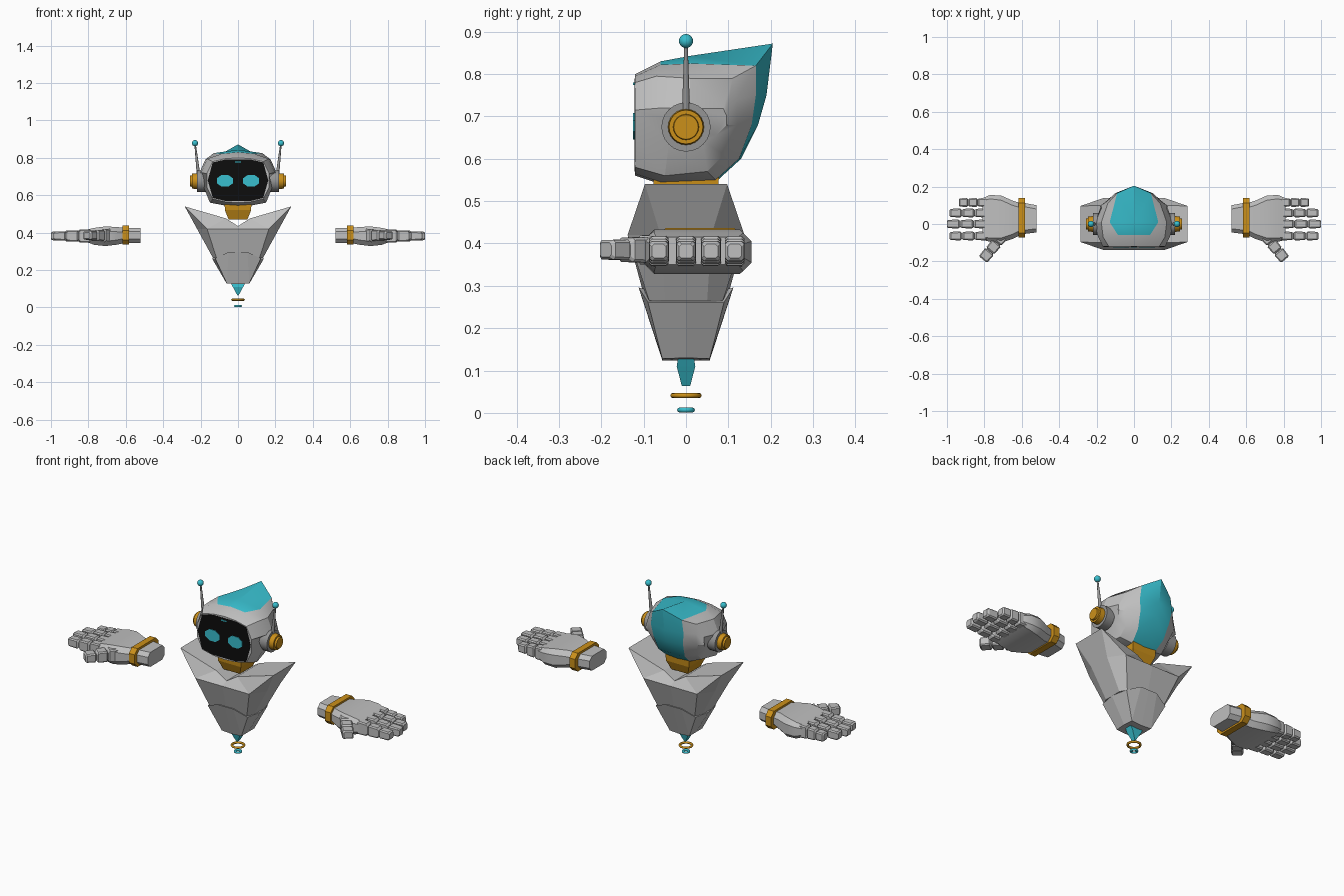
import bpy
import bmesh
import math
from mathutils import Matrix, Vector

if "Cube" in bpy.data.objects:
    bpy.data.objects.remove(bpy.data.objects["Cube"], do_unlink=True)


def make_material(name, colour):
    material = bpy.data.materials.new(name)
    material.use_nodes = True
    rgba = (*colour, 1)
    material.diffuse_color = rgba
    shader = next(n for n in material.node_tree.nodes if n.type == "BSDF_PRINCIPLED")
    shader.inputs["Base Color"].default_value = rgba
    return material


shell = make_material("light grey shell", (.52, .52, .52))
trim = make_material("mid grey trim", (.3, .3, .3))
amber = make_material("amber", (.6, .28, .01))
cyan = make_material("cyan", (.04, .52, .62))
black = make_material("black glass", (.004, .004, .004))


def finish(name, bm, materials, mirror="", smooth=0):
    """Mirror across the given axes, fix normals and add the object."""
    for axis in mirror:
        geometry = bm.verts[:] + bm.edges[:] + bm.faces[:]
        bmesh.ops.mirror(bm, geom=geometry, axis=axis, merge_dist=.0001)
    bmesh.ops.recalc_face_normals(bm, faces=bm.faces[:])
    mesh = bpy.data.meshes.new(name)
    bm.to_mesh(mesh)
    bm.free()
    for material in materials:
        mesh.materials.append(material)
    obj = bpy.data.objects.new(name, mesh)
    bpy.context.collection.objects.link(obj)
    if smooth:
        bpy.ops.object.select_all(action="DESELECT")
        obj.select_set(True)
        bpy.context.view_layer.objects.active = obj
        bpy.ops.object.shade_smooth_by_angle(angle=math.radians(smooth))
    return obj


def loft(name, rings, material, mirror="", smooth=0, matrix=None):
    """Skin closed rings of points and cap both ends."""
    bm = bmesh.new()
    loops = [[bm.verts.new(p) for p in ring] for ring in rings]
    for lower, upper in zip(loops, loops[1:]):
        for i in range(len(lower)):
            j = (i + 1) % len(lower)
            bm.faces.new((lower[i], lower[j], upper[j], upper[i]))
    bm.faces.new(loops[0])
    bm.faces.new(loops[-1])
    if matrix:
        bmesh.ops.transform(bm, matrix=matrix, verts=bm.verts[:])
    return finish(name, bm, [material], mirror, smooth)


def named_mesh(name, points, faces, material, mirror):
    """Build faces from named corner points, one letter per corner."""
    bm = bmesh.new()
    verts = {key: bm.verts.new(p) for key, p in points.items()}
    for face in faces.split():
        bm.faces.new([verts[key] for key in face])
    return finish(name, bm, [material], mirror)


def x_ring(x, y0, y1, z0, z1, cut=.012):
    """Rectangle across x with clipped corners."""
    return [(x, y0 + cut, z0), (x, y1 - cut, z0), (x, y1, z0 + cut), (x, y1, z1 - cut),
            (x, y1 - cut, z1), (x, y0 + cut, z1), (x, y0, z1 - cut), (x, y0, z0 + cut)]


def z_ring(z, rx, ry):
    return [(-rx, -ry, z), (rx, -ry, z), (rx, ry, z), (-rx, ry, z)]


def rod(name, start, end, r1, r2, material):
    """Mirrored pair of round rods between two points."""
    start, end = Vector(start), Vector(end)
    axis = end - start
    turn = axis.to_track_quat("Z", "Y").to_matrix().to_4x4()
    bm = bmesh.new()
    bmesh.ops.create_cone(bm, cap_ends=True, segments=24, radius1=r1, radius2=r2,
                          depth=axis.length, matrix=Matrix.Translation((start + end) / 2) @ turn)
    finish(name, bm, [material], "X", 35)


def plate(name, outline, y, material, mirror=""):
    """Thin panel lying on the face."""
    loft(name, [[(x, d, z) for x, z in outline] for d in (y, y - .003)], material, mirror)


def ring(name, z, major, minor, material):
    steps = 8
    bm = bmesh.new()
    tube = [(major + minor * math.cos(a), 0, z + minor * math.sin(a))
            for a in (math.tau * i / steps for i in range(steps))]
    verts = [bm.verts.new(p) for p in tube]
    edges = [bm.edges.new((verts[i - 1], verts[i])) for i in range(steps)]
    bmesh.ops.spin(bm, geom=verts + edges, cent=(0, 0, 0), axis=(0, 0, 1),
                   angle=math.tau, steps=32, use_merge=True)
    finish(name, bm, [material], smooth=60)


# Head: half rings running from chin, over the crest and back under
centre = [(0, -.12, .56), (0, -.12, .8), (0, -.06, .83), (0, .01, .843), (0, .205, .872),
          (0, .19, .75), (0, .17, .68), (0, .13, .6), (0, .07, .545), (0, -.06, .54)]
stripe = [(.07, -.12, .565), (.07, -.12, .795), (.085, -.06, .822), (.13, .01, .825),
          (.09, .165, .82), (.1, .165, .75), (.09, .155, .68), (.08, .125, .6),
          (.07, .07, .55), (.07, -.06, .545)]
cheek = [(.135, -.12, .58), (.135, -.12, .78), (.165, -.07, .795), (.175, .01, .79),
         (.14, .11, .79), (.145, .12, .74), (.15, .12, .68), (.13, .09, .61),
         (.13, .05, .57), (.15, -.05, .56)]
side = [(x + .032, y if y < -.1 else y * .8, .68 + (z - .68) * .35) for x, y, z in cheek]
bm = bmesh.new()
loops = [[bm.verts.new(p) for p in row] for row in (centre, stripe, cheek, side)]
for r, (inner, outer) in enumerate(zip(loops, loops[1:])):
    for i in range(len(inner)):
        j = (i + 1) % len(inner)
        face = bm.faces.new((inner[i], inner[j], outer[j], outer[i]))
        # cyan crest stripe down the middle of the top and back
        face.material_index = int(r == 0 and 2 <= i <= 7)
bm.faces.new(loops[-1])
finish("head", bm, [shell, cyan], "X", 25)

# Face screen and eyes
half = [(.07, .79), (.135, .775), (.162, .68), (.135, .585), (.07, .57)]
plate("screen", half + [(-x, z) for x, z in reversed(half)], -.119, black)
eye = [(.07 + .047 * math.cos(a), .677 + .034 * math.sin(a))
       for a in (math.tau * (i + .5) / 8 for i in range(8))]
plate("eyes", eye, -.122, cyan, "X")
plate("brow_light", [(-.016, .774), (.016, .774), (.016, .78), (-.016, .78)], -.122, cyan)

# Ears and antennas
ear = (0, .675)
rod("ear_bases", (.17, *ear), (.218, *ear), .058, .058, trim)
rod("ear_caps", (.21, *ear), (.245, *ear), .043, .04, amber)
rod("ear_buttons", (.24, *ear), (.256, *ear), .031, .029, amber)
rod("antennas", (.21, 0, .7), (.229, 0, .87), .01, .004, trim)
bm = bmesh.new()
bmesh.ops.create_uvsphere(bm, u_segments=20, v_segments=12, radius=.0165,
                          matrix=Matrix.Translation((.23, 0, .878)))
finish("antenna_balls", bm, [cyan], "X", 60)

# Neck
loft("neck", [z_ring(.47, .05, .055), z_ring(.52, .07, .075), z_ring(.56, .072, .078)], amber)

# Torso: one quarter with a valley between raised shoulders
torso = {"v": (0, .1, .435), "V": (0, 0, .435), "k": (.065, .1, .476), "K": (.065, 0, .476),
         "s": (.285, .097, .54), "S": (.285, 0, .54), "c": (.165, .138, .42),
         "C": (0, .138, .42), "d": (.219, .06, .42), "D": (.219, 0, .42),
         "w": (.115, .087, .265), "W": (0, .1, .28), "e": (.134, .05, .265),
         "E": (.134, 0, .265), "o": (0, 0, .265)}
named_mesh("torso", torso, "vVKk kKSs vkcC ksc scd sdDS CcwW cdew dDEe WweEo", shell, "XY")

# Pelvis with a raised notch at its front and back
pelvis = {"a": (0, .112, .296), "b": (.05, .112, .296), "c": (.122, .09, .262),
          "d": (.139, 0, .262), "e": (.06, .056, .128), "f": (0, .056, .124),
          "g": (.062, 0, .13), "h": (0, 0, .124), "i": (0, 0, .27)}
named_mesh("pelvis", pelvis, "abef bce cdge feh ehg abi bci cdi", shell, "XY")

# Hover tip and rings
loft("hover_tip", [z_ring(.133, .04, .018), z_ring(.11, .028, .022), z_ring(.064, .003, .01)], cyan)
ring("hover_ring_large", .041, .031, .006, amber)
ring("hover_ring_small", .007, .015, .006, cyan)

# Hands: cuff, band and palm
loft("cuffs", [x_ring(.52, -.045, .1, .345, .425, .02),
               x_ring(.6, -.055, .115, .345, .425, .02)], shell, "X")
loft("wrist_bands", [x_ring(.583, -.072, .138, .336, .437, .025),
                     x_ring(.618, -.072, .138, .336, .437, .025)], amber, "X")
loft("palms", [x_ring(.6, -.055, .11, .345, .425, .025),
               x_ring(.65, -.08, .125, .335, .43, .025),
               x_ring(.71, -.1, .152, .328, .433, .025),
               x_ring(.77, -.095, .155, .335, .425, .02),
               x_ring(.81, -.085, .138, .35, .415, .015)], shell, "X", 35)


def finger(name, base, length, width, angle=0):
    """Three tapered blocks with narrow joints."""
    rings = []
    step = length / 3
    for i in range(3):
        for t, squeeze in ((0, .7), (.12, 1), (.85, .95), (.97, .7)):
            w = width * squeeze / 2
            h = (.036 - .006 * i) * squeeze
            rings.append(x_ring((i + t) * step, -w, w, -h, h, .006))
    place = Matrix.Translation(base) @ Matrix.Rotation(math.radians(angle), 4, "Z")
    loft(name, rings, shell, "X", matrix=place)


for label, y, tip in (("index", -.064, .985), ("middle", 0, 1), ("ring", .059, .985), ("little", .115, .935)):
    finger(label + "_fingers", (.785, y, .382), tip - .782, .047)
finger("thumbs", (.695, -.055, .385), .178, .06, -50)
